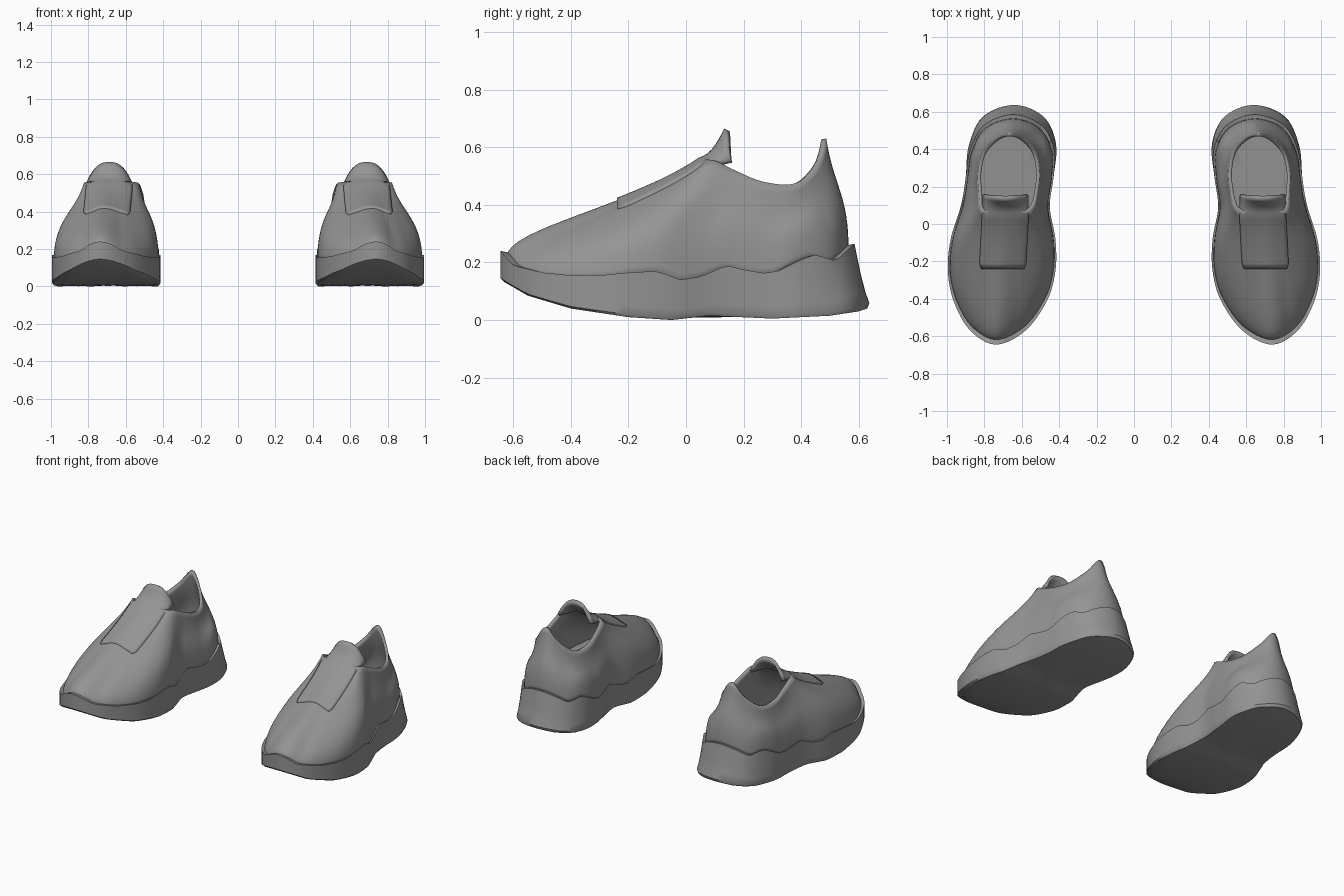
import bpy, bmesh, math
from mathutils import Vector
from mathutils.bvhtree import BVHTree

if "Cube" in bpy.data.objects:
    bpy.data.objects.remove(bpy.data.objects["Cube"])

grey = bpy.data.materials.new("mid_grey")
grey.diffuse_color = (0.3, 0.3, 0.3, 1)
grey.use_nodes = True
grey.node_tree.nodes["Principled BSDF"].inputs["Base Color"].default_value = grey.diffuse_color
CX = 0.69      # long axis of one shoe
SUB = 6        # spline steps between control points

# Widest sole outline, counter-clockwise from the toe (x, y)
OUTLINE = [(.74, -.645), (.88, -.565), (.965, -.41), (.995, -.25), (.98, -.08), (.925, .10),
           (.90, .25), (.885, .42), (.81, .58), (.64, .645), (.48, .58), (.415, .43),
           (.43, .25), (.45, .09), (.42, -.08), (.42, -.25), (.465, -.41), (.58, -.57)]
# Collar edge, matched point by point to the outline (x, y, z)
RIM = [(.70, .06, .565), (.75, .065, .565), (.79, .07, .56), (.815, .08, .557), (.825, .11, .55),
       (.83, .17, .52), (.835, .27, .48), (.81, .38, .475), (.745, .455, .54), (.665, .487, .63),
       (.585, .455, .54), (.525, .38, .475), (.505, .27, .48), (.515, .17, .52), (.53, .11, .55),
       (.55, .08, .557), (.58, .07, .56), (.63, .065, .565)]
# Heights along the shoe (y, z)
SOLE_TOP = [(-.645, .24), (-.6, .19), (-.5, .165), (-.4, .155), (-.3, .155), (-.2, .165), (-.1, .17),
            (-.02, .14), (.05, .15), (.14, .19), (.2, .175), (.27, .163), (.32, .17), (.4, .21),
            (.45, .228), (.52, .205), (.585, .265)]
SOLE_BOTTOM = [(-.645, .14), (-.55, .085), (-.4, .04), (-.2, .01), (-.05, .0), (.08, .015),
               (.3, .005), (.5, .015), (.6, .03), (.645, .045)]
FLOOR = [(-.6, .19), (-.3, .15), (0, .15), (.6, .19)]
LIFT = [(-.62, .08), (-.4, .14), (-.1, .21), (.6, .17)]


def interp(table, t):
    if t <= table[0][0]:
        return table[0][1]
    for (a, p), (b, q) in zip(table, table[1:]):
        if t <= b:
            return p + (q - p) * (t - a) / (b - a)
    return table[-1][1]


def closed_spline(points):
    """Catmull-Rom curve through a closed loop."""
    p = [Vector(q) for q in points]
    n, out = len(p), []
    for i in range(n):
        a, b, c, d = p[i - 1], p[i], p[(i + 1) % n], p[(i + 2) % n]
        for k in range(SUB):
            t = k / SUB
            out.append(.5 * (2 * b + (c - a) * t + (2 * a - 5 * b + 4 * c - d) * t ** 2
                             + (3 * b - a - 3 * c + d) * t ** 3))
    return out


def loft(rows, closed=True, cap=False):
    bm = bmesh.new()
    v = [[bm.verts.new(p) for p in row] for row in rows]
    n = len(rows[0])
    for a, b in zip(v, v[1:]):
        for i in range(n if closed else n - 1):
            k = (i + 1) % n
            bm.faces.new((a[i], a[k], b[k], b[i]))
    if cap:
        bm.faces.new(v[0][::-1])
        bm.faces.new(v[-1])
    return bm


def finish(name, bm, thickness=0, angle=40):
    mesh = bpy.data.meshes.new(name)
    bm.to_mesh(mesh)
    mesh.materials.append(grey)
    ob = bpy.data.objects.new(name, mesh)
    bpy.context.collection.objects.link(ob)
    bpy.ops.object.select_all(action='DESELECT')
    bpy.context.view_layer.objects.active = ob
    ob.select_set(True)
    bpy.ops.object.shade_smooth_by_angle(angle=math.radians(angle))
    if thickness:
        m = ob.modifiers.new("thickness", 'SOLIDIFY')
        m.thickness, m.offset = thickness, -1
    m = ob.modifiers.new("pair", 'MIRROR')   # the other shoe
    m.use_mirror_merge = False


def scaled(p, s):
    return Vector((CX + (p.x - CX) * s, p.y * s))


def tapered(p, f):
    """Outline at height fraction f: the heel flares out towards the ground."""
    w = max(0, (p.y - .25) / .395)
    return Vector((CX + (p.x - CX) * (1 - .1 * f * w), p.y - .06 * f * w))


outline = closed_spline(OUTLINE)
rim = closed_spline(RIM)

# Sole: underside, flared side wall, lip and footbed
rows = []
for s in (.05, .3, .55, .8, .975):
    ring = [scaled(p, s) for p in outline]
    rows.append([(q.x, q.y, interp(SOLE_BOTTOM, q.y)) for q in ring])
for f in (.06, .25, .5, .75, 1):
    row = []
    for p in outline:
        q = tapered(p, f ** .7)
        lo, hi = interp(SOLE_BOTTOM, p.y), interp(SOLE_TOP, q.y)
        row.append((q.x, q.y, lo + (hi - lo) * f))
    rows.append(row)
top = [tapered(p, 1) for p in outline]
rows.append([(*scaled(p, .95), interp(SOLE_TOP, p.y) - .006) for p in top])
for s in (.9, .6, .3, .05):
    ring = [scaled(p, s) for p in top]
    rows.append([(q.x, q.y, interp(FLOOR, q.y)) for q in ring])
finish("sole", loft(rows, cap=True))

# Upper: each strand sweeps from the sole edge to the collar
rows = []
STEPS = 16
for j in range(STEPS + 1):
    t, row = j / STEPS, []
    for p, r in zip(top, rim):
        q = scaled(p, .965)
        b = Vector((q.x, q.y, interp(SOLE_TOP, p.y) - .02))
        c1 = b + Vector((0, 0, interp(LIFT, q.y) + .02))
        c2 = r + Vector(((b.x - r.x) * .35, (b.y - r.y) * .35, -.17))
        row.append(b * (1 - t) ** 3 + c1 * 3 * t * (1 - t) ** 2 + c2 * 3 * t * t * (1 - t) + r * t ** 3)
    rows.append(row)
upper = loft(rows)
surface = BVHTree.FromBMesh(upper)
finish("upper", upper, .018)

# Tongue: panel resting on the upper, then a flap rising over the opening
NU, Y0, Y1 = 16, -.24, .045
rows = []


def rest(x, y):
    hit = surface.ray_cast(Vector((x, y, 2)), Vector((0, 0, -1)))[0]
    return Vector((x, y, (hit.z if hit else .5) + .009))


for j in range(11):
    y = Y0 + (Y1 - Y0) * j / 10
    half = .125 if j else .115
    rows.append([rest(.703 - .015 * j / 10 + half * (2 * i / NU - 1), y) for i in range(NU + 1)])
base = rows[-1]
for j in range(1, 7):
    s, row = j / 6, []
    for i, p in enumerate(base):
        u = abs(2 * i / NU - 1)
        end = Vector((.688 + (p.x - .688) * .98, .133 + .024 * u * u, .665 - .11 * u ** 2.6))
        q = p.lerp(end, s)
        q.z -= .022 * math.sin(math.pi * s) * (1 - u * u)
        row.append(q)
    rows.append(row)
finish("tongue", loft(rows, closed=False), .02)
